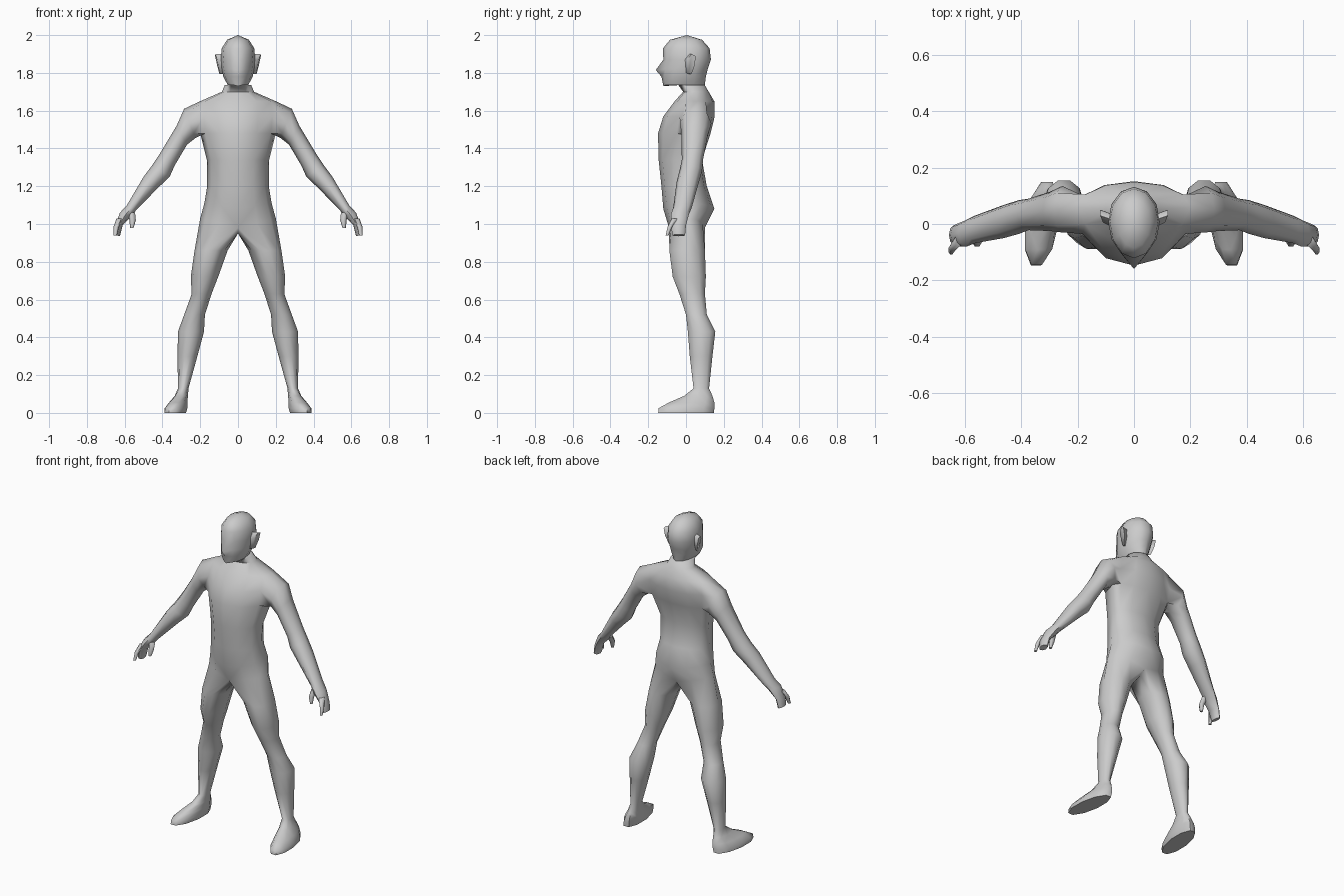
import bpy, bmesh
from math import sin, cos, radians, pi
from mathutils import Vector

default = bpy.data.objects.get("Cube")
if default:
    bpy.data.objects.remove(default)

grey = bpy.data.materials.new("plain_grey")
grey.use_nodes = True
grey.diffuse_color = (0.6, 0.6, 0.6, 1)
grey.node_tree.nodes["Principled BSDF"].inputs["Base Color"].default_value = (0.6, 0.6, 0.6, 1)


def finish(bm, name):
    """Turn a left-half mesh into a mirrored, smooth object."""
    bmesh.ops.delete(bm, geom=[v for v in bm.verts if not v.link_faces], context="VERTS")
    bmesh.ops.recalc_face_normals(bm, faces=bm.faces)
    mesh = bpy.data.meshes.new(name)
    bm.to_mesh(mesh)
    bm.free()
    mesh.materials.append(grey)
    obj = bpy.data.objects.new(name, mesh)
    bpy.context.collection.objects.link(obj)
    mirror = obj.modifiers.new("Mirror", "MIRROR")
    mirror.merge_threshold = 0.0005
    bpy.ops.object.select_all(action="DESELECT")
    obj.select_set(True)
    bpy.context.view_layer.objects.active = obj
    bpy.ops.object.shade_smooth_by_angle(angle=radians(65))
    return obj


def skin(bm, a, b, closed=True, skip=()):
    """Join two rings of vertices with quads."""
    n = len(a)
    for i in range(n if closed else n - 1):
        if i not in skip:
            j = (i + 1) % n
            bm.faces.new((a[i], a[j], b[j], b[i]))


def half_ring(bm, z, w, front, mid, back, lift=0):
    """Left half of a trunk section, from front centre to back centre."""
    ring = []
    for i in range(7):
        t = pi * i / 6
        reach = (mid - front) if i < 3 else (back - mid)
        x = 0 if i in (0, 6) else w * sin(t)
        ring.append(bm.verts.new((x, mid - reach * cos(t), z + lift * sin(t))))
    return ring


def leg_ring(bm, z, inner, outer, front, back, skew=0):
    cx, cy = (inner + outer) / 2, (front + back) / 2
    ring = []
    for i in range(10):
        t = pi / 2 + (i - 3) * pi / 5
        y = -(back - front) / 1.9 * cos(t)
        ring.append(bm.verts.new((cx + (outer - inner) / 2 * sin(t) - skew * y, cy + y, z)))
    return ring


def arm_ring(bm, top, bottom, front, back):
    cy = (front + back) / 2
    hi, lo = Vector((top[0], cy, top[1])), Vector((bottom[0], cy, bottom[1]))
    ring = []
    for i in range(8):
        t = (i - 1) * pi / 4
        p = (hi + lo) / 2 + (lo - hi) / 2 * cos(t)
        p.y += (back - front) / 2 * sin(t)
        ring.append(bm.verts.new(p))
    return ring


def tube(name, path, sides=6):
    """Tapered closed tube through (point, radius) pairs running downward."""
    bm = bmesh.new()
    rings = [[bm.verts.new(Vector(p) + Vector((r * cos(2 * pi * i / sides), r * sin(2 * pi * i / sides), 0)))
              for i in range(sides)] for p, r in path]
    for a, b in zip(rings, rings[1:]):
        skin(bm, a, b)
    bm.faces.new(rings[0])
    bm.faces.new(rings[-1])
    return finish(bm, name)


bm = bmesh.new()

# Trunk, neck and head: height, half width, front, widest depth, back, side lift
trunk = [half_ring(bm, *s) for s in (
    (.98, .2, -.09, .01, .1, .05),
    (1.08, .178, -.12, .01, .15, .03),
    (1.2, .163, -.13, 0, .11),
    (1.34, .165, -.145, .01, .085),
    (1.48, .2, -.148, .05, .13),
    (1.57, .21, -.12, .05, .152),
    (1.65, .2, -.06, .06, .15),
    (1.7, .085, -.015, .05, .12),
    (1.735, .07, -.04, .03, .1),
    (1.737, .055, -.12, -.02, .1),
    (1.78, .078, -.13, -.01, .105),
    (1.82, .086, -.125, 0, .115),
    (1.87, .092, -.12, .01, .132),
    (1.93, .086, -.122, .01, .125),
    (1.975, .058, -.085, .01, .085),
)]
SHOULDER = 4
for k, (a, b) in enumerate(zip(trunk, trunk[1:])):
    skin(bm, a, b, False, (2, 3) if k in (SHOULDER, SHOULDER + 1) else ())
crown = bm.verts.new((0, .005, 2))
for p, q in zip(trunk[-1], trunk[-1][1:]):
    bm.faces.new((p, q, crown))

# Nose tip and pointed chin
trunk[11][0].co.y = -.16
trunk[11][0].co.z = 1.815
trunk[9][0].co.z = 1.73

# Leg, grown from the pelvis edge and the crotch line
crotch = [bm.verts.new((0, y, .95)) for y in (.06, .01, -.04)]
loop = trunk[0] + crotch
for s in (
    (.86, .055, .23, -.088, .1),
    (.72, .105, .25, -.07, .105),
    (.63, .14, .245, -.035, .1),
    (.52, .175, .285, 0, .11),
    (.43, .18, .318, .01, .155),
    (.3, .215, .32, .02, .14),
    (.13, .262, .318, .04, .122),
    (.09, .265, .335, -.01, .14, .05),
    (.055, .268, .365, -.09, .15, .1),
    (.025, .268, .388, -.145, .15, .12),
    (0, .275, .388, -.147, .148, .12),
):
    ring = leg_ring(bm, *s)
    skin(bm, loop, ring)
    loop = ring
bm.faces.new(loop)

# Arm and hand, grown from the opening in the shoulder
low, middle, high = trunk[SHOULDER:SHOULDER + 3]
loop = [*low[2:5], middle[4], *high[4:1:-1], middle[2]]
for s in (
    ((.285, 1.61), (.225, 1.455), -.03, .135),
    ((.325, 1.52), (.27, 1.42), -.025, .115),
    ((.415, 1.37), (.335, 1.31), -.022, .09),
    ((.455, 1.31), (.362, 1.25), -.035, .085),
    ((.5, 1.25), (.425, 1.19), -.05, .068),
    ((.588, 1.1), (.542, 1.07), -.068, .03),
    ((.625, 1.06), (.565, 1.04), -.08, .015),
    ((.652, .99), (.61, .995), -.08, 0),
    ((.658, .945), (.625, .935), -.072, -.005),
):
    ring = arm_ring(bm, *s)
    skin(bm, loop, ring)
    loop = ring
bm.faces.new(loop)
finish(bm, "body")

# Thumb and splayed first finger
tube("thumbs", [((.565, -.045, 1.06), .02), ((.558, -.065, 1.02), .017), ((.562, -.072, .98), .009)])
tube("first_fingers", [((.625, -.06, 1.03), .018), ((.645, -.085, .985), .014), ((.65, -.1, .94), .009)])

# Ears: thin flaps leaning out and back
bm = bmesh.new()
outline = [(-.005, 1.87), (.02, 1.9), (.04, 1.89), (.038, 1.845), (.02, 1.795), (.003, 1.8)]
root = [bm.verts.new((.078, y - .005, z)) for y, z in outline]
rim = [bm.verts.new((.095 + (z - 1.79) * .2 + y * .15, y + .01, z)) for y, z in outline]
skin(bm, root, rim)
bm.faces.new(root)
bm.faces.new(rim)
finish(bm, "ears")
